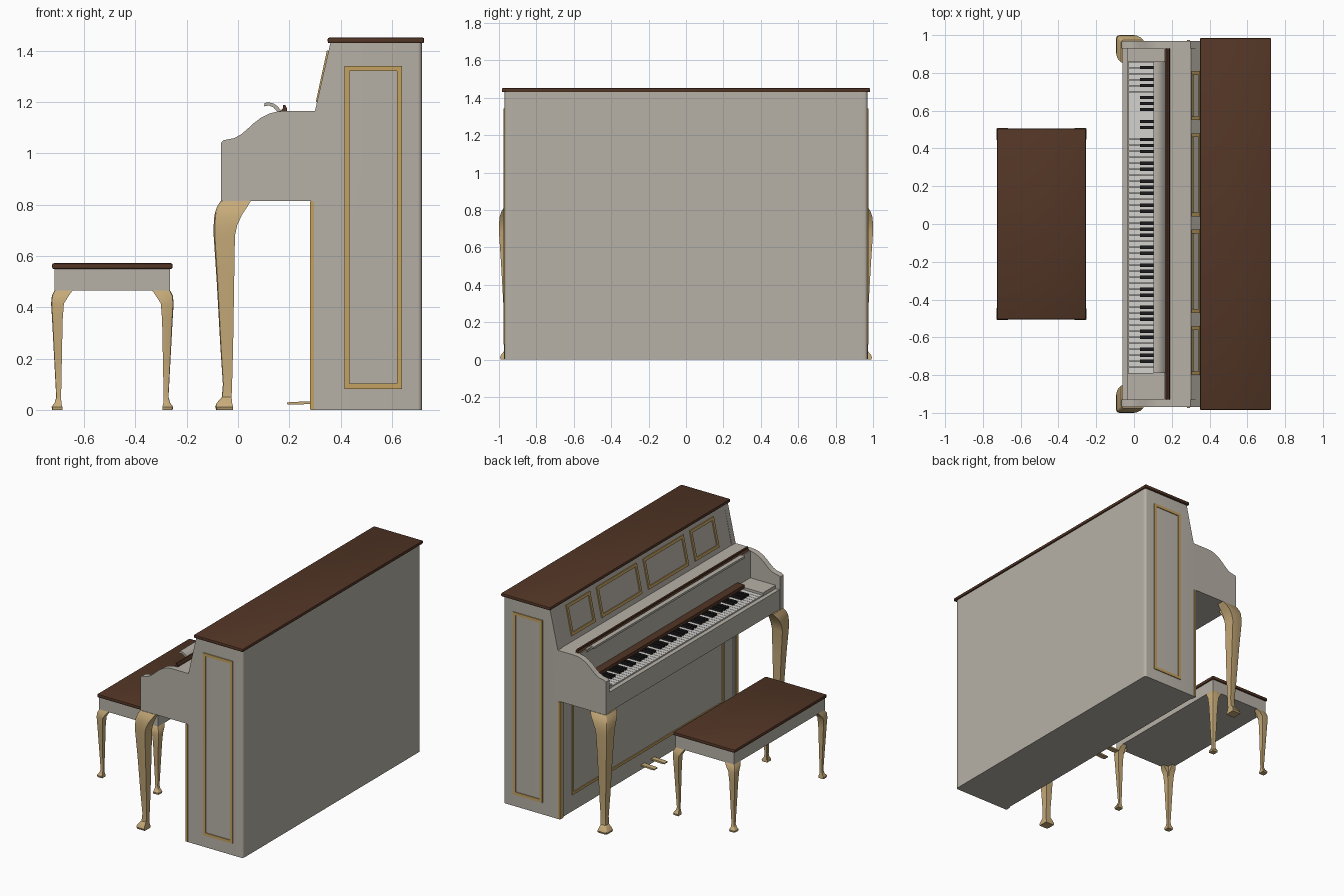
import bpy, bmesh, math
from mathutils import Vector

if "Cube" in bpy.data.objects:
    bpy.data.objects.remove(bpy.data.objects["Cube"])


def material(name, rgb):
    m = bpy.data.materials.new(name)
    m.diffuse_color = (*rgb, 1)
    m.use_nodes = True
    m.node_tree.nodes["Principled BSDF"].inputs["Base Color"].default_value = m.diffuse_color
    return m


GREY = material("warm grey paint", (0.47, 0.44, 0.385))
BROWN = material("dark brown wood", (0.085, 0.036, 0.019))
TAN = material("tan leg wood", (0.56, 0.40, 0.19))
GOLD = material("gold trim", (0.55, 0.36, 0.12))
IVORY = material("key white", (0.66, 0.65, 0.62))
BLACK = material("key black", (0.012, 0.012, 0.014))


def finish(bm, name, mat, smooth=False):
    bmesh.ops.recalc_face_normals(bm, faces=bm.faces[:])
    me = bpy.data.meshes.new(name)
    bm.to_mesh(me)
    bm.free()
    me.materials.append(mat)
    ob = bpy.data.objects.new(name, me)
    bpy.context.scene.collection.objects.link(ob)
    if smooth:
        bpy.context.view_layer.objects.active = ob
        ob.select_set(True)
        bpy.ops.object.shade_smooth_by_angle(angle=math.radians(35))
        ob.select_set(False)
    return ob


def add_box(bm, lo, hi, place=lambda p: p):
    vs = [bm.verts.new(place(Vector((x, y, z)))) for x in (lo[0], hi[0])
          for y in (lo[1], hi[1]) for z in (lo[2], hi[2])]
    for f in ((0, 1, 3, 2), (4, 6, 7, 5), (0, 4, 5, 1), (2, 3, 7, 6), (0, 2, 6, 4), (1, 5, 7, 3)):
        bm.faces.new([vs[i] for i in f])


def box(name, mat, lo, hi, bevel=0.0):
    bm = bmesh.new()
    add_box(bm, lo, hi)
    if bevel:
        bmesh.ops.bevel(bm, geom=bm.edges[:], offset=bevel, segments=2, profile=0.5, affect='EDGES')
    return finish(bm, name, mat, bevel > 0)


def prism(name, mat, pts, y0, y1, smooth=False, round_back=None):
    """Extrude an (x, z) outline along y."""
    bm = bmesh.new()
    a = [bm.verts.new((x, y0, z)) for x, z in pts]
    b = [bm.verts.new((x, y1, z)) for x, z in pts]
    n = len(pts)
    bm.faces.new(a)
    bm.faces.new(b[::-1])
    for i in range(n):
        bm.faces.new((a[i], a[(i + 1) % n], b[(i + 1) % n], b[i]))
    if round_back is not None:
        es = [e for e in bm.edges if all(abs(v.co.x - 0.717) < 1e-4 and abs(v.co.y - round_back) < 1e-4
                                         for v in e.verts)]
        bmesh.ops.bevel(bm, geom=es, offset=0.016, segments=4, profile=0.5, affect='EDGES')
    return finish(bm, name, mat, smooth)


def frame(name, origin, u, v, w, h, t, d):
    """Flat rectangular moulding centred on origin in the u, v plane, d thick."""
    o, u, v = Vector(origin), Vector(u).normalized(), Vector(v).normalized()
    n = u.cross(v)
    place = lambda p: o + u * p.x + v * p.y + n * p.z
    bm = bmesh.new()
    for s in (-1, 1):
        xs = sorted((s * w / 2, s * (w / 2 - t)))
        ys = sorted((s * h / 2, s * (h / 2 - t)))
        add_box(bm, (xs[0], -h / 2, -d), (xs[1], h / 2, d), place)
        add_box(bm, (-w / 2 + t, ys[0], -d), (w / 2 - t, ys[1], d), place)
    return finish(bm, name, GOLD)


def leg(name, cx, cy, sx, sy, core, rows):
    """Curved leg: L-shaped sections (z, outward reach, inward reach) on a corner."""
    bm = bmesh.new()
    rings = []
    for z, o, i in rows:
        c = min(core, i - 0.003)
        k = 0.2 * (o + c)
        sec = [(o, o - k), (o - k * 0.3, o - k * 0.3), (o - k, o), (-i, o), (-i, -c), (-c, -c), (-c, -i), (o, -i)]
        rings.append([bm.verts.new((cx + sx * p, cy + sy * q, z)) for p, q in sec])
    for a, b in zip(rings, rings[1:]):
        for j in range(len(a)):
            k = (j + 1) % len(a)
            bm.faces.new((a[j], a[k], b[k], b[j]))
    bm.faces.new(rings[0])
    bm.faces.new(rings[-1])
    return finish(bm, name, TAN, True)


# Cabinet between the side cheeks, with key bed and key slip
prism("cabinet", GREY, [(0.292, 0), (0.717, 0), (0.717, 1.43), (0.36, 1.43), (0.303, 1.165), (0.16, 1.165),
                        (0.16, 0.92), (-0.032, 0.92), (-0.032, 0.955), (-0.062, 0.955), (-0.062, 0.818),
                        (0.292, 0.818)], -0.93, 0.93)

# Side cheeks with the scrolled arm, side mouldings, front corner trim and front legs
arm = [(0.185, 1.165), (0.15, 1.163), (0.12, 1.155), (0.09, 1.14), (0.06, 1.117), (0.035, 1.094), (0.01, 1.073),
       (-0.015, 1.06), (-0.04, 1.055), (-0.056, 1.052), (-0.066, 1.042)]
cheek = [(0.285, 0), (0.717, 0), (0.717, 1.43), (0.36, 1.43), (0.30, 1.165)] + arm + [(-0.066, 0.815), (0.285, 0.815)]
piano_leg = [(0.815, 0.003, 0.115), (0.79, 0.018, 0.10), (0.76, 0.027, 0.08), (0.72, 0.03, 0.062),
             (0.68, 0.03, 0.053), (0.5, 0.018, 0.05), (0.25, 0.004, 0.046), (0.1, -0.006, 0.042),
             (0.05, -0.002, 0.04), (0.027, 0.018, 0.042), (0.012, 0.024, 0.046), (0, 0.02, 0.046)]
for s, side in ((1, "left"), (-1, "right")):
    prism(side + "_cheek", GREY, cheek, s * 0.93, s * 0.97, True, s * 0.97)
    frame(side + "_side_moulding", (0.528, s * 0.97, 0.712), (1, 0, 0), (0, 0, 1), 0.225, 1.26, 0.02, 0.006)
    box(side + "_corner_trim", GOLD, (0.281, s * 0.961 - 0.012, 0.002), (0.296, s * 0.961 + 0.012, 0.813))
    leg(side + "_front_leg", -0.065, s * 0.97, -1, s, 0.05, piano_leg)

# Lid, lower panel moulding and four mouldings on the sloping music desk
box("lid", BROWN, (0.35, -0.985, 1.43), (0.726, 0.985, 1.452), 0.006)
frame("lower_panel_moulding", (0.292, 0, 0.43), (0, -1, 0), (0, 0, 1), 1.66, 0.63, 0.018, 0.006)
for i, (y, w) in enumerate(((0.68, 0.26), (0.26, 0.44), (-0.25, 0.44), (-0.67, 0.26))):
    frame("desk_moulding_%d" % i, (0.332, y, 1.3), (0, -1, 0), (0.057, 0, 0.265), w, 0.205, 0.02, 0.007)

# Music ledge, key cover lip and felt strip
Y0, Y1 = -0.79, 0.86
prism("music_ledge", BROWN, [(0.165, 1.163), (0.192, 1.163), (0.19, 1.178), (0.184, 1.19), (0.175, 1.188),
                             (0.176, 1.178)], -0.93, 0.93)
prism("key_cover_lip", GREY, [(0.102, 1.184), (0.12, 1.187), (0.138, 1.18), (0.152, 1.165), (0.152, 1.15),
                              (0.168, 1.15), (0.168, 1.167), (0.155, 1.184), (0.138, 1.195), (0.12, 1.2),
                              (0.104, 1.197)], Y0, Y1, True)
box("felt_strip", BROWN, (0.105, Y0, 0.975), (0.16, Y1, 0.998))
box("right_key_block", GREY, (-0.034, -0.93, 0.91), (0.16, Y0, 0.978))
box("left_key_block", GREY, (-0.034, Y1, 0.91), (0.16, 0.93, 0.978))

# Keys: 52 white from A at the left (+y), black between the proper neighbours
white, black = bmesh.new(), bmesh.new()
step = (Y1 - Y0) / 52
for i in range(52):
    top = Y1 - i * step
    add_box(white, (-0.03, top - step + 0.0012, 0.915), (0.158, top - 0.0012, 0.962))
    if i < 51 and "ABCDEFG"[i % 7] in "ACDFG":
        yb = top - step
        add_box(black, (0.032, yb - 0.009, 0.955), (0.125, yb + 0.009, 0.976))
finish(white, "white_keys", IVORY)
finish(black, "black_keys", BLACK)

# Pedals
for i, y in enumerate((-0.055, 0.055)):
    prism("pedal_%d" % i, TAN, [(0.192, 0.022), (0.215, 0.02), (0.3, 0.024), (0.3, 0.034), (0.215, 0.031),
                                (0.192, 0.029)], y - 0.018, y + 0.018)

# Bench
box("bench_seat", BROWN, (-0.725, -0.505, 0.549), (-0.255, 0.505, 0.572), 0.007)
box("bench_apron", GREY, (-0.715, -0.495, 0.465), (-0.265, 0.495, 0.552))
bench_leg = [(0.466, 0, 0.07), (0.445, 0.011, 0.055), (0.415, 0.014, 0.036), (0.35, 0.01, 0.031),
             (0.2, 0.002, 0.028), (0.05, -0.006, 0.025), (0.028, 0, 0.026), (0.012, 0.012, 0.03), (0, 0.01, 0.03)]
for sx in (-1, 1):
    for sy in (-1, 1):
        leg("bench_leg", -0.49 + sx * 0.225, sy * 0.495, sx, sy, 0.03, bench_leg)
